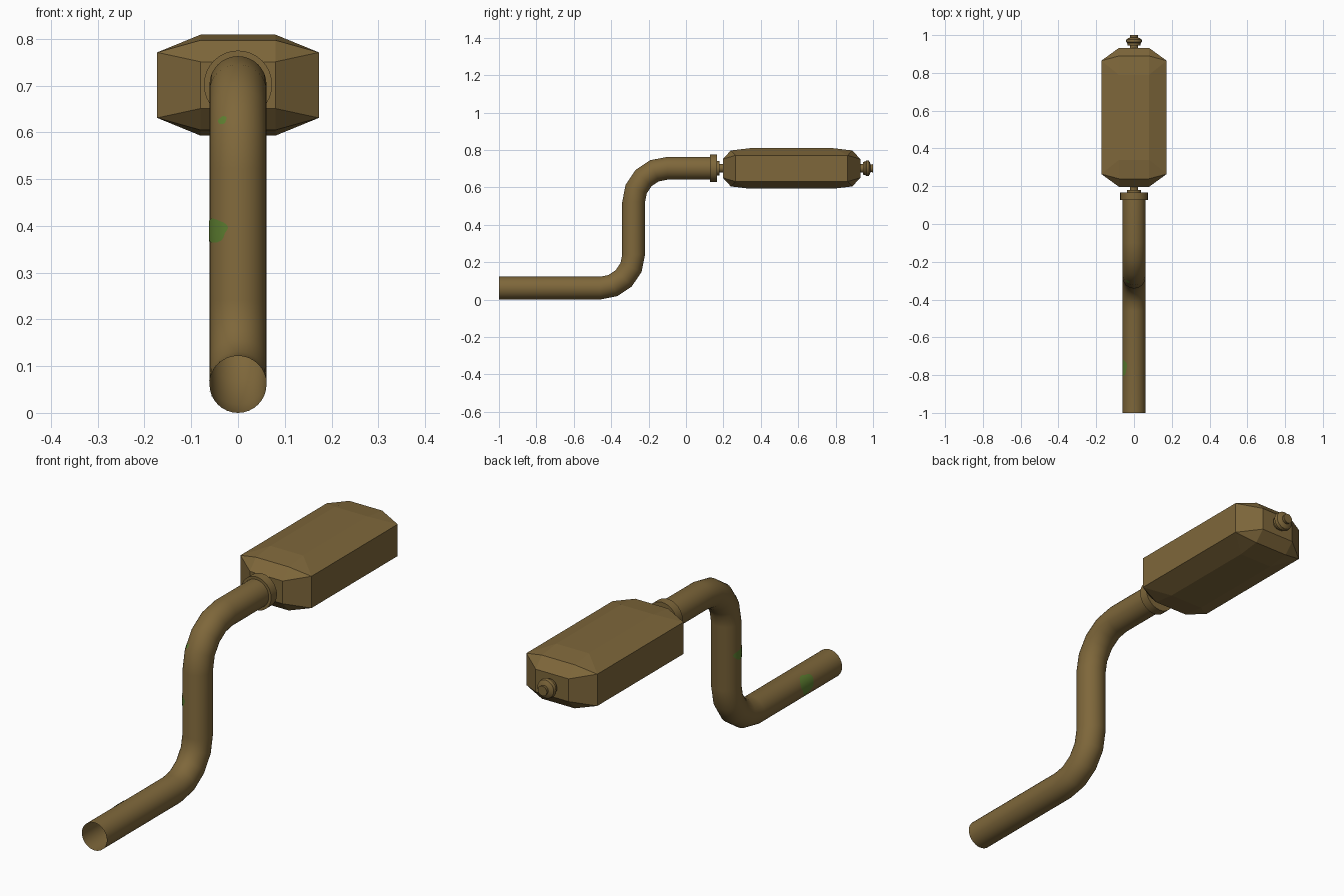
import bpy, bmesh, math
from mathutils import Vector

if "Cube" in bpy.data.objects:
    bpy.data.objects.remove(bpy.data.objects["Cube"])

R, BEND, LOW, HIGH = 0.061, 0.18, 0.061, 0.702


def material(name, rgb):
    m = bpy.data.materials.new(name)
    m.diffuse_color = (*rgb, 1)
    m.use_nodes = True
    m.node_tree.nodes["Principled BSDF"].inputs["Base Color"].default_value = m.diffuse_color
    return m


BROWN = material("rusty_brown", (0.21, 0.136, 0.043))
GREEN = material("moss_green", (0.11, 0.21, 0.03))


def finish(name, bm, mat, smooth=None):
    bmesh.ops.remove_doubles(bm, verts=bm.verts, dist=1e-6)
    bmesh.ops.recalc_face_normals(bm, faces=bm.faces)
    me = bpy.data.meshes.new(name)
    bm.to_mesh(me)
    bm.free()
    me.materials.append(mat)
    ob = bpy.data.objects.new(name, me)
    bpy.context.collection.objects.link(ob)
    if smooth:
        bpy.ops.object.select_all(action='DESELECT')
        ob.select_set(True)
        bpy.context.view_layer.objects.active = ob
        bpy.ops.object.shade_smooth_by_angle(angle=math.radians(smooth))
    return ob


def skin(bm, rings):
    """Join successive closed rings of points with quads."""
    loops = [[bm.verts.new(p) for p in ring] for ring in rings]
    for a, b in zip(loops, loops[1:]):
        for i in range(len(a)):
            j = (i + 1) % len(a)
            bm.faces.new((a[i], a[j], b[j], b[i]))
    return loops


# Pipe path: stations of (y, z, tangent angle) with two quarter bends
STEPS = 4
path = [(-1.0, LOW, 0.0)]
for i in range(STEPS + 1):
    t = math.pi / 2 * i / STEPS
    path.append((-0.46 + BEND * math.sin(t), LOW + BEND * (1 - math.cos(t)), t))
for i in range(STEPS + 1):
    t = math.pi / 2 * (1 - i / STEPS)
    path.append((-0.10 - BEND * math.sin(t), HIGH - BEND * (1 - math.cos(t)), t))
path.append((0.13, HIGH, 0.0))


def ring_point(k, a, r):
    y, z, t = path[k]
    n = r * math.sin(a)
    return Vector((r * math.cos(a), y - n * math.sin(t), z + n * math.cos(t)))


def on_pipe(s, a, r):
    k = min(int(s), len(path) - 2)
    return ring_point(k, a, r).lerp(ring_point(k + 1, a, r), s - k)


# Bent pipe, open at the front end
bm = bmesh.new()
SIDES = 32
skin(bm, [[ring_point(k, math.tau * i / SIDES, R) for i in range(SIDES)]
          for k in range(len(path))])
finish("bent_pipe", bm, BROWN, 35)


# Moss patches: thin irregular plates hugging the pipe
def moss(name, s, ds, a0, a1):
    mid, half = math.radians((a0 + a1) / 2), math.radians((a1 - a0) / 2)
    bm = bmesh.new()
    rings = []
    for k in range(1, 9):
        ring = []
        for i in range(28):
            u = math.tau * i / 28
            f = k / 8 * (1 + 0.07 * math.sin(3 * u + 1) + 0.05 * math.sin(5 * u))
            ring.append(on_pipe(s + ds * f * math.sin(u),
                                mid + half * f * math.cos(u), R + 0.0012))
        rings.append(ring)
    loops = skin(bm, rings)
    bm.faces.new(loops[0])
    finish(name, bm, GREEN, 35)


moss("moss_low_pipe", 0.444, 0.08, 125, 205)
moss("moss_riser", 5.53, 0.09, 110, 205)
moss("moss_upper_bend", 7.2, 0.11, 113, 133)


# Turned fittings on the upper pipe axis: profile of (y, radius)
def lathe(name, profile, sides):
    bm = bmesh.new()
    loops = skin(bm, [[(r * math.cos(math.tau * i / sides), y,
                        HIGH + r * math.sin(math.tau * i / sides))
                       for i in range(sides)] for y, r in profile])
    bm.faces.new(loops[-1])
    finish(name, bm, BROWN, 30)


lathe("pipe_collar", [(0.127, 0.058), (0.127, 0.073), (0.167, 0.073), (0.167, 0.038),
                      (0.18, 0.038), (0.18, 0.022), (0.21, 0.022)], 32)
lathe("rear_nozzle", [(0.92, 0.022), (0.946, 0.022), (0.946, 0.034), (0.958, 0.036),
                      (0.964, 0.043), (0.978, 0.040), (0.984, 0.030), (0.987, 0.020),
                      (1.0, 0.022)], 16)

# Chamfered box body: convex hull of mirrored corner points (x, distance from middle, height)
corners = [(0.08, 0.3675, 0.05), (0.173, 0.30, 0.07),
           (0.08, 0.325, 0.096), (0.08, 0.225, 0.108)]
bm = bmesh.new()
for x, y, z in corners:
    for sx in (-1, 1):
        for sy in (-1, 1):
            for sz in (-1, 1):
                bm.verts.new((sx * x, 0.5645 + sy * y, 0.701 + sz * z))
bmesh.ops.convex_hull(bm, input=bm.verts)
bmesh.ops.dissolve_limit(bm, angle_limit=0.01, verts=bm.verts, edges=bm.edges)
finish("chamfered_box", bm, BROWN)
